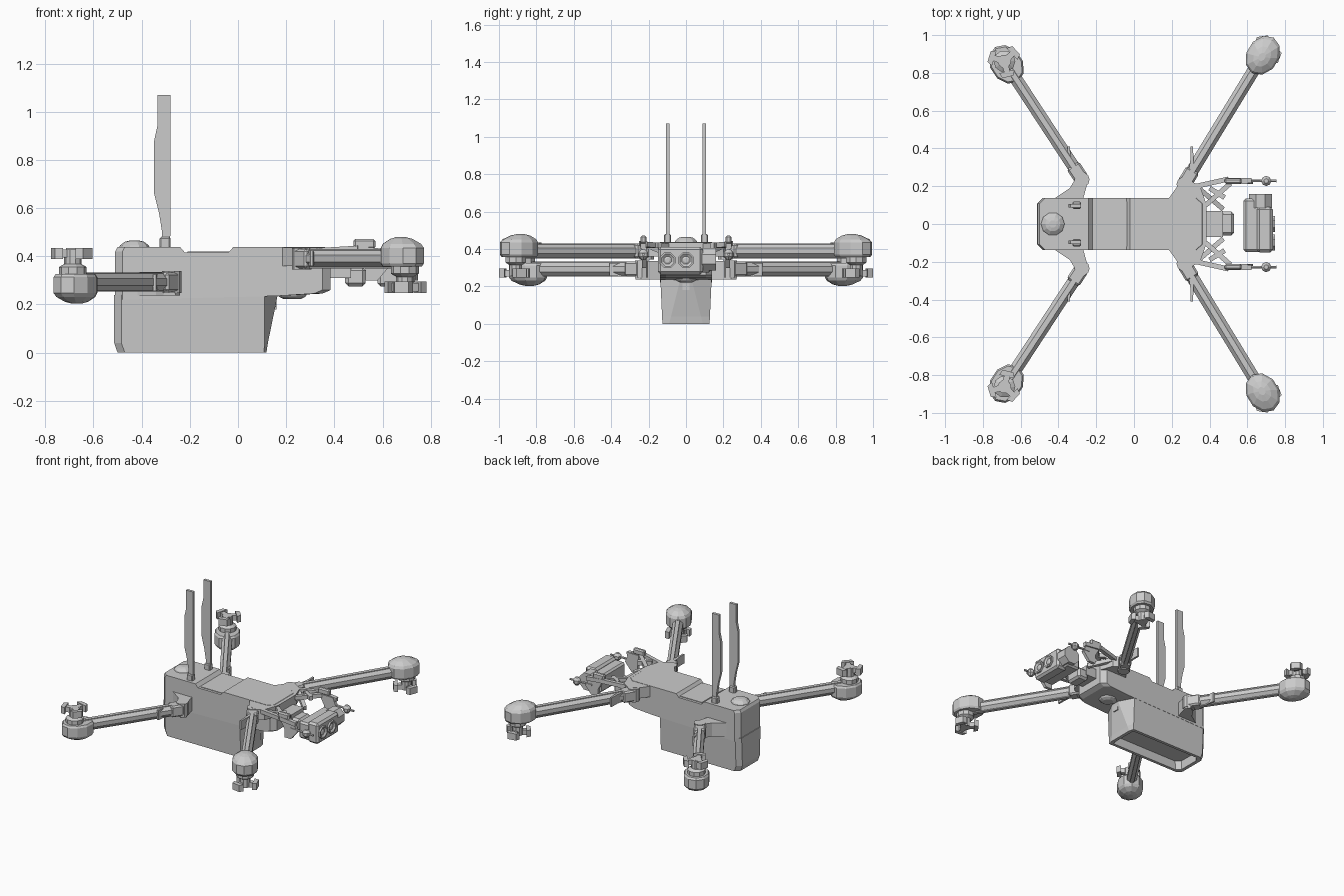
import bpy, bmesh
from math import sin, cos, pi, atan2, radians
from mathutils import Vector, Matrix

cube = bpy.data.objects.get("Cube")
if cube:
    bpy.data.objects.remove(cube, do_unlink=True)

grey = bpy.data.materials.new("light_grey")
grey.use_nodes = True
colour = (0.6, 0.6, 0.6, 1)
grey.diffuse_color = colour
bsdf = next(n for n in grey.node_tree.nodes if n.type == 'BSDF_PRINCIPLED')
bsdf.inputs["Base Color"].default_value = colour
bsdf.inputs["Roughness"].default_value = 0.7


def finish(name, bm, mirror=False, bevel=0):
    bmesh.ops.recalc_face_normals(bm, faces=bm.faces)
    mesh = bpy.data.meshes.new(name)
    bm.to_mesh(mesh)
    bm.free()
    mesh.materials.append(grey)
    ob = bpy.data.objects.new(name, mesh)
    bpy.context.collection.objects.link(ob)
    if bevel:
        mod = ob.modifiers.new("Bevel", 'BEVEL')
        mod.width, mod.segments = bevel, 1
    if mirror:
        mod = ob.modifiers.new("Mirror", 'MIRROR')
        mod.use_axis = (False, True, False)
        mod.use_clip = mod.use_mirror_merge = False
    return ob


def add_loft(bm, rings):
    rows = [[bm.verts.new(p) for p in ring] for ring in rings]
    n = len(rows[0])
    for a, b in zip(rows, rows[1:]):
        for i in range(n):
            bm.faces.new((a[i], a[(i + 1) % n], b[(i + 1) % n], b[i]))
    bm.faces.new(rows[0])
    bm.faces.new(rows[-1])


def loft(name, rings, **kw):
    bm = bmesh.new()
    add_loft(bm, rings)
    return finish(name, bm, **kw)


def plan(name, pts, z0, z1, **kw):
    return loft(name, [[(x, y, z) for x, y in pts] for z in (z0, z1)], **kw)


def side(name, pts, y0, y1, **kw):
    return loft(name, [[(x, y, z) for x, z in pts] for y in (y0, y1)], **kw)


def box(name, x0, x1, y0, y1, z0, z1, **kw):
    return plan(name, [(x0, y0), (x1, y0), (x1, y1), (x0, y1)], z0, z1, **kw)


def bar(name, a, b, w, h, sides=4, **kw):
    """Straight bar between two points with a regular cross-section."""
    a, b = Vector(a), Vector(b)
    d = (b - a).normalized()
    u = d.cross(Vector((0, 0, 1))).normalized()
    v = u.cross(d)
    k = 0.5 / cos(pi / sides)
    sec = [u * w * k * cos(t) + v * h * k * sin(t)
           for t in [(i + 0.5) * 2 * pi / sides for i in range(sides)]]
    return loft(name, [[p + s for s in sec] for p in (a, b)], **kw)


def lathe(name, x, y, levels, sides=10, stretch=1, angle=0, **kw):
    """Stack of rings (radius, z, shift); stretched along a heading."""
    rot = Matrix.Rotation(angle, 3, 'Z')
    rings = [[Vector((x, y, z)) + rot @ Vector((r * stretch * cos(t) + s, r * sin(t), 0))
              for t in [i * 2 * pi / sides for i in range(sides)]] for r, z, s in levels]
    return loft(name, rings, **kw)


# Upper hull with a stepped top and cut corners
profile = [(-.51, .22), (-.51, .42), (-.5, .438), (-.24, .438), (-.22, .415), (-.04, .415),
           (-.02, .438), (.36, .438), (.385, .42), (.385, .26), (.35, .245), (.16, .235)]
cut = [(x + (.03 if x < -.4 else -.035 if x > .3 else 0), z) for x, z in profile]
loft("hull", [[(x, y, z) for x, z in pts] for y, pts in
              ((-.138, cut), (-.108, profile), (.108, profile), (.138, cut))])
box("hatch_panel", -.21, -.03, -.12, .12, .413, .419)
lathe("satellite_dome", -.43, 0, [(.065, .43, 0), (.06, .445, 0), (.04, .46, 0), (.02, .465, 0)])
lathe("belly_sensor", .225, 0, [(.065, .25, 0), (.055, .232, 0), (.035, .222, 0)])
plan("nose_shoulder", [(.18, .13), (.23, .2), (.29, .235), (.35, .2), (.385, .1), (.385, 0), (.3, 0)],
     .36, .436, mirror=True)


# Payload box with a recessed floor and a wedge front
def payload_ring(x0, x1, x2, y, yf, z, c=.03):
    half = [(x2, yf), (x1, y), (x0 + c, y), (x0, y - c)]
    return [(a, b, z) for a, b in half] + [(a, -b, z) for a, b in reversed(half)]


loft("payload_box", [payload_ring(-.47, .08, .09, .1, .08, .06),
                     payload_ring(-.475, .085, .095, .105, .085, 0),
                     payload_ring(-.5, .108, .118, .126, .09, 0),
                     payload_ring(-.514, .11, .124, .128, .08, .04),
                     payload_ring(-.514, .11, .165, .137, .03, .24)])
box("front_latch", .1, .16, -.02, .02, .18, .235)

# Antennas
side("antenna", [(-.335, 1.07), (-.28, 1.07), (-.28, .5), (-.285, .44), (-.32, .44), (-.315, .5),
                 (-.328, .58), (-.348, .66), (-.348, .88), (-.335, .94)], .088, .107, mirror=True)
box("antenna_foot", -.325, -.28, .08, .118, .43, .48, mirror=True, bevel=.006)


# Arms, motor pods and folded propeller hubs
def hub(name, x, y, z0, z1, turn):
    bm = bmesh.new()
    for k in range(3):
        rot = Matrix.Rotation(turn + k * 2 * pi / 3, 3, 'Z')
        for xa, xb, w, za, zb in ((0, .07, .02, z0 + .006, z1 - .006), (.056, .085, .042, z0, z1)):
            add_loft(bm, [[Vector((x, y, 0)) + rot @ Vector((px, py, z)) for px, py in
                           ((xa, -w), (xb, -w * .7), (xb, w * .7), (xa, w))] for z in (za, zb)])
    finish(name, bm, mirror=True)


def arm(label, root, tip, z, up):
    head = atan2(tip[1] - root[1], tip[0] - root[0])
    a, b = Vector((*root, z)), Vector((*tip, z))
    d = (b - a).normalized()
    bar(label + "_arm", a, b, .066, .07, 8, mirror=True)
    bar(label + "_arm_spine", a, b, .026, .08, mirror=True)
    bar(label + "_arm_collar", a, a + d * .09, .078, .08, mirror=True, bevel=.01)
    lathe(label + "_hinge", *root, [(.04, z - .045, 0), (.04, z + .045, 0)], 10, mirror=True)
    shape = [(.078, -.033, 0), (.086, -.02, 0), (.086, .045, 0), (.076, .062, -.003),
             (.045, .082, -.008), (.018, .09, -.01)]
    lathe(label + "_motor_pod", *tip, [(r, z + up * h, s) for r, h, s in shape],
          10, 1.28, head, mirror=True)
    cx, cy = b.x + d.x * .02, b.y + d.y * .02
    lathe(label + "_motor", cx, cy, [(.058, z - up * .025, 0), (.058, z - up * .062, 0),
                                     (.036, z - up * .075, 0), (.036, z - up * .135, 0)],
          10, mirror=True)
    zs = sorted((z - up * .095, z - up * .142))
    hub(label + "_propeller_hub", cx, cy, *zs, head + radians(40))


arm("front", (.265, .21), (.682, .893), .39, 1)
arm("rear", (-.275, .235), (-.675, .845), .293, -1)

# Rear arm brackets and release levers
plan("rear_bracket", [(-.43, .13), (-.34, .19), (-.31, .24), (-.26, .27), (-.24, .24), (-.27, .13)],
     .238, .335, mirror=True)
plan("rear_lever", [(-.315, .22), (-.35, .35), (-.352, .41), (-.34, .41), (-.335, .36), (-.29, .24)],
     .255, .325, mirror=True)
plan("front_lever", [(.28, .22), (.3, .35), (.3, .41), (.312, .41), (.315, .35), (.315, .22)],
     .36, .425, mirror=True)

# Front truss with side yokes that carry the camera
joints = {"outer": ((.33, .2, .42), (.5, .238, .43)), "inner": ((.38, .1, .415), (.51, .215, .425)),
          "cross": ((.33, .2, .42), (.47, .08, .37)), "brace": ((.4, .19, .42), (.48, .14, .42)),
          "rail": ((.48, .232, .43), (.62, .23, .415))}
for label, (a, b) in joints.items():
    bar("truss_" + label, a, b, .026, .028, mirror=True)
box("truss_pad", .48, .57, .212, .242, .43, .472, mirror=True, bevel=.008)
side("yoke_plate", [(.49, .43), (.6, .43), (.63, .36), (.58, .3), (.53, .3), (.53, .36)],
     .212, .234, mirror=True)
bar("probe", (.58, .23, .375), (.755, .228, .37), .014, .014, 6, mirror=True)
lathe("probe_bead", .7, .228, [(.012, .342, 0), (.027, .36, 0), (.027, .38, 0), (.012, .397, 0)],
      8, mirror=True)

# Camera with gimbal
box("gimbal_block", .445, .53, -.06, .065, .275, .355, bevel=.014)
box("gimbal_mount", .37, .47, -.07, .07, .31, .38)
box("camera_back", .58, .69, -.148, .135, .275, .395, bevel=.012)
box("camera_body", .65, .735, -.15, .09, .265, .412, bevel=.014)
bar("camera_side_motor", (.67, .085, .345), (.67, .16, .345), .12, .12, 8)
for y in (-.098, 0):
    rings = [[(x, y + r * cos(k * pi / 4 + pi / 8), .34 + r * sin(k * pi / 4 + pi / 8))
              for k in range(8)]
             for r, x in ((.045, .72), (.045, .747), (.036, .747), (.022, .737), (.012, .742))]
    loft("camera_lens", rings)
